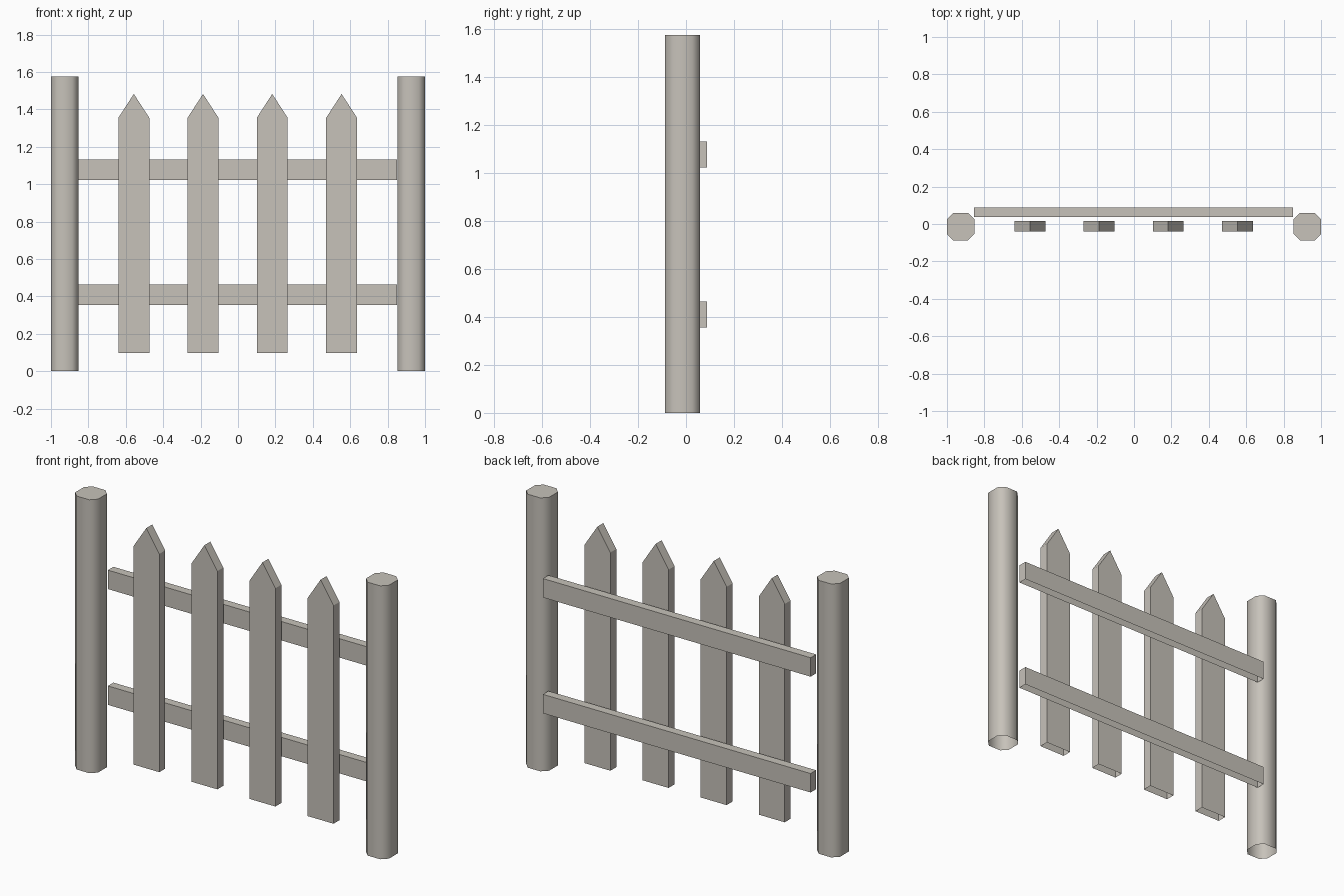
import bpy, bmesh, math

if "Cube" in bpy.data.objects:
    bpy.data.objects.remove(bpy.data.objects["Cube"])

wood = bpy.data.materials.new("weathered wood")
wood.diffuse_color = (0.57, 0.54, 0.49, 1)
wood.use_nodes = True
wood.node_tree.nodes["Principled BSDF"].inputs["Base Color"].default_value = wood.diffuse_color


def extrude_profile(name, points, direction, open_bottom=True):
    """Extrude a closed outline; drop downward faces (undersides are open)."""
    bm = bmesh.new()
    base = bm.faces.new([bm.verts.new(p) for p in points])
    ext = bmesh.ops.extrude_face_region(bm, geom=[base], use_keep_orig=True)
    moved = [g for g in ext["geom"] if isinstance(g, bmesh.types.BMVert)]
    bmesh.ops.translate(bm, verts=moved, vec=direction)
    bmesh.ops.recalc_face_normals(bm, faces=bm.faces[:])
    if open_bottom:
        bm.normal_update()
        under = [f for f in bm.faces if f.normal.z < -0.9]
        bmesh.ops.delete(bm, geom=under, context="FACES")
    mesh = bpy.data.meshes.new(name)
    bm.to_mesh(mesh)
    bm.free()
    mesh.materials.append(wood)
    obj = bpy.data.objects.new(name, mesh)
    bpy.context.collection.objects.link(obj)
    return obj


# Posts: square section with cut corners, softly shaded sides
half, cut, post_y = 0.073, 0.033, -0.014
inner = half - cut
for side, cx in (("left", -0.927), ("right", 0.927)):
    section = [(half, -inner), (half, inner), (inner, half), (-inner, half),
               (-half, inner), (-half, -inner), (-inner, -half), (inner, -half)]
    post = extrude_profile(side + "_post",
                           [(cx + x, post_y + y, 0) for x, y in section],
                           (0, 0, 1.575))
    bpy.ops.object.select_all(action="DESELECT")
    post.select_set(True)
    bpy.context.view_layer.objects.active = post
    bpy.ops.object.shade_smooth_by_angle(angle=math.radians(60))

# Pickets: pointed boards in front of the rails
w = 0.0825
for i, cx in enumerate((-0.557, -0.187, 0.183, 0.554)):
    outline = [(-w, 0.098), (w, 0.098), (w, 1.355), (0, 1.482), (-w, 1.355)]
    extrude_profile(f"picket_{i + 1}",
                    [(cx + x, -0.039, z) for x, z in outline], (0, 0.054, 0))

# Rails: two bars behind the pickets
for name, z0 in (("lower_rail", 0.355), ("upper_rail", 1.022)):
    x0, x1, z1 = -0.855, 0.851, z0 + 0.109
    extrude_profile(name, [(x0, 0.037, z0), (x1, 0.037, z0),
                           (x1, 0.037, z1), (x0, 0.037, z1)], (0, 0.05, 0))
